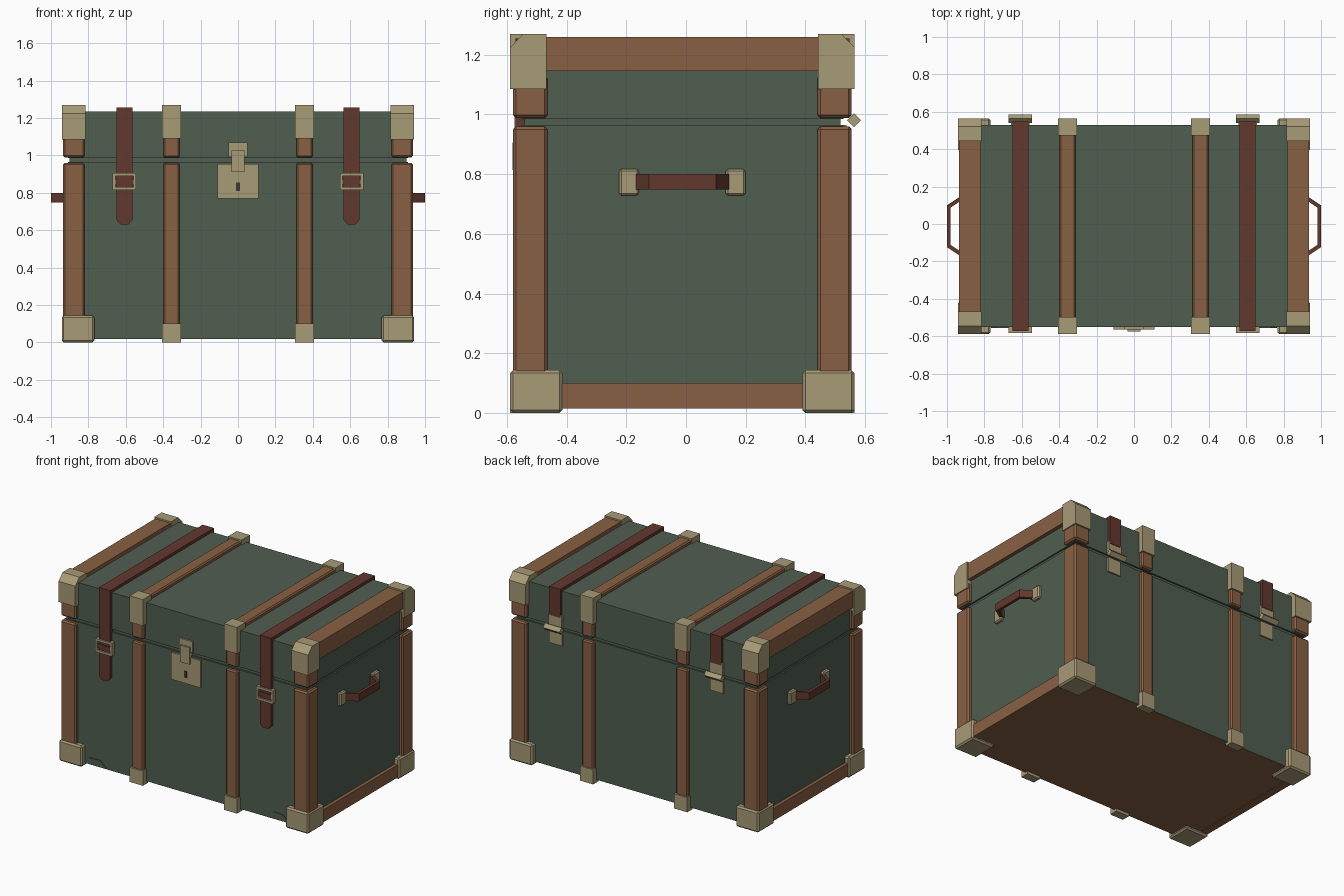
import bpy, bmesh
from mathutils import Vector

if "Cube" in bpy.data.objects:
    bpy.data.objects.remove(bpy.data.objects["Cube"])

MID = -0.012          # depth centre of the case
SIDES = (-1, 1)


def material(name, rgb):
    m = bpy.data.materials.new(name)
    m.use_nodes = True
    m.diffuse_color = (*rgb, 1)
    m.node_tree.nodes["Principled BSDF"].inputs["Base Color"].default_value = (*rgb, 1)
    return m


GREEN = material("green canvas", (0.082, 0.112, 0.082))
WOOD = material("brown wood", (0.25, 0.118, 0.056))
BRASS = material("dull brass", (0.39, 0.325, 0.18))
LEATHER = material("dark red leather", (0.122, 0.04, 0.027))
DARK = material("dark slot", (0.04, 0.04, 0.045))


def prism(name, pts, axis, lo, hi, mat, sx=1, sy=1, bevel=0):
    """Extrude a 2D profile along an axis, mirrored by sx and sy."""
    def place(p, d):
        a, b = p
        v = {"x": (d, a, b), "y": (a, d, b), "z": (a, b, d)}[axis]
        return Vector((v[0] * sx, v[1] * sy + MID, v[2]))
    bm = bmesh.new()
    ends = [[bm.verts.new(place(p, d)) for p in pts] for d in (lo, hi)]
    bm.faces.new(ends[0])
    bm.faces.new(ends[1])
    n = len(pts)
    for i in range(n):
        j = (i + 1) % n
        bm.faces.new((ends[0][i], ends[0][j], ends[1][j], ends[1][i]))
    bmesh.ops.recalc_face_normals(bm, faces=bm.faces)
    me = bpy.data.meshes.new(name)
    bm.to_mesh(me)
    bm.free()
    ob = bpy.data.objects.new(name, me)
    bpy.context.collection.objects.link(ob)
    me.materials.append(mat)
    if bevel:
        mod = ob.modifiers.new("edge", "BEVEL")
        mod.width, mod.segments = bevel, 1
    return ob


def box(name, x, y, z, mat, sx=1, sy=1, bevel=0):
    pts = [(x[0], y[0]), (x[1], y[0]), (x[1], y[1]), (x[0], y[1])]
    return prism(name, pts, "z", z[0], z[1], mat, sx, sy, bevel)


# Case: body with wooden underside, recessed seam and lid
W, D = 0.91, 0.54
body = box("body", (-W, W), (-D, D), (0.018, 0.965), GREEN)
body.data.materials.append(WOOD)
for f in body.data.polygons:
    if f.normal.z < -0.5:
        f.material_index = 1
box("seam", (0.01 - W, W - 0.01), (0.01 - D, D - 0.01), (0.95, 1.0), GREEN)
box("lid", (-W, W), (-D, D), (0.985, 1.235), GREEN)

for sx in SIDES:
    # Wooden rails along each end
    box("top_rail", (0.82, 0.935), (-0.53, 0.53), (1.145, 1.26), WOOD, sx)
    box("bottom_rail", (0.88, 0.933), (-0.5, 0.5), (0.015, 0.1), WOOD, sx)
    # Slat across the lid
    box("top_slat", (0.312, 0.398), (-0.55, 0.55), (1.2, 1.26), WOOD, sx, 1, 0.008)

    for sy in SIDES:
        # Corner posts on body and lid
        box("corner_post", (0.82, 0.935), (0.452, 0.567), (0.1, 0.96), WOOD, sx, sy, 0.01)
        box("lid_corner_post", (0.82, 0.935), (0.452, 0.567), (0.988, 1.13), WOOD, sx, sy, 0.01)
        # Front and back slats
        box("slat", (0.312, 0.398), (0.51, 0.566), (0.03, 0.96), WOOD, sx, sy, 0.008)
        box("lid_slat", (0.312, 0.398), (0.51, 0.566), (0.988, 1.2), WOOD, sx, sy, 0.008)
        # Brass corner caps, the upper ones with a sloping top edge
        box("bottom_corner_cap", (0.768, 0.942), (0.402, 0.577), (0, 0.143), BRASS, sx, sy, 0.01)
        slope = [(0.577, 1.085), (0.577, 1.225), (0.533, 1.27), (0.455, 1.27), (0.455, 1.085)]
        prism("top_corner_cap", slope, "x", 0.816, 0.942, BRASS, sx, sy)
        # Brass slat caps
        box("top_slat_cap", (0.305, 0.405), (0.485, 0.577), (1.09, 1.27), BRASS, sx, sy)
        box("bottom_slat_cap", (0.305, 0.405), (0.52, 0.577), (0, 0.1), BRASS, sx, sy)
        # Handle mounts
        box("handle_mount", (0.9, 0.932), (0.145, 0.212), (0.728, 0.818), BRASS, sx, sy, 0.008)

    # Bent leather handle
    half = [(0.905, 0.16), (0.935, 0.155), (1.0, 0.112)]
    inner = [(0.98, 0.1), (0.925, 0.137), (0.905, 0.137)]
    outline = half + [(x, -y) for x, y in reversed(half)]
    outline += [(x, -y) for x, y in reversed(inner)] + inner
    prism("handle", outline, "z", 0.748, 0.8, LEATHER, sx)

    # Leather strap: pointed front tongue, top run and short back end
    a, b = 0.565, 0.65
    c = (a + b) / 2
    tongue = [(a, 1.255), (a, 0.655), (c - 0.02, 0.63), (c + 0.02, 0.63), (b, 0.655), (b, 1.255)]
    prism("strap_front", tongue, "y", -0.56, -0.53, LEATHER, sx)
    box("strap_top", (a, b), (-0.555, 0.56), (1.22, 1.255), LEATHER, sx)
    box("strap_back", (a, b), (0.53, 0.56), (1.06, 1.255), LEATHER, sx)

    # Buckle frame and its leather keeper
    for z in (0.822, 0.898):
        box("buckle_bar", (0.545, 0.67), (-0.57, -0.53), (z - 0.008, z + 0.008), BRASS, sx)
    for x in (0.552, 0.663):
        box("buckle_side", (x - 0.007, x + 0.007), (-0.57, -0.53), (0.815, 0.905), BRASS, sx)
    box("buckle_keeper", (0.559, 0.656), (-0.566, -0.53), (0.845, 0.872), LEATHER, sx)

    # Back hinge: two leaves and a square knuckle set on edge
    box("hinge_upper_leaf", (0.558, 0.657), (0.53, 0.556), (0.99, 1.075), BRASS, sx)
    box("hinge_lower_leaf", (0.558, 0.657), (0.53, 0.55), (0.865, 0.965), BRASS, sx)
    knuckle = [(0.552, 0.981), (0.575, 0.958), (0.598, 0.981), (0.575, 1.004)]
    prism("hinge_knuckle", knuckle, "x", 0.545, 0.67, BRASS, sx)

    # Low canvas patch at the foot of the front
    patch = [(0.6, 0.022), (0.655, 0.068), (0.735, 0.064), (0.765, 0.022)]
    prism("canvas_patch", patch, "y", -0.545, -0.535, GREEN, sx)

# Lock: plate, keyhole, hasp plate and tongue
box("lock_plate", (-0.11, 0.11), (-0.552, -0.53), (0.77, 0.955), BRASS)
box("keyhole", (-0.01, 0.01), (-0.555, -0.549), (0.81, 0.855), DARK)
box("hasp_plate", (-0.05, 0.05), (-0.552, -0.53), (0.992, 1.068), BRASS)
box("hasp_tongue", (-0.036, 0.036), (-0.563, -0.53), (0.912, 1.027), BRASS)
